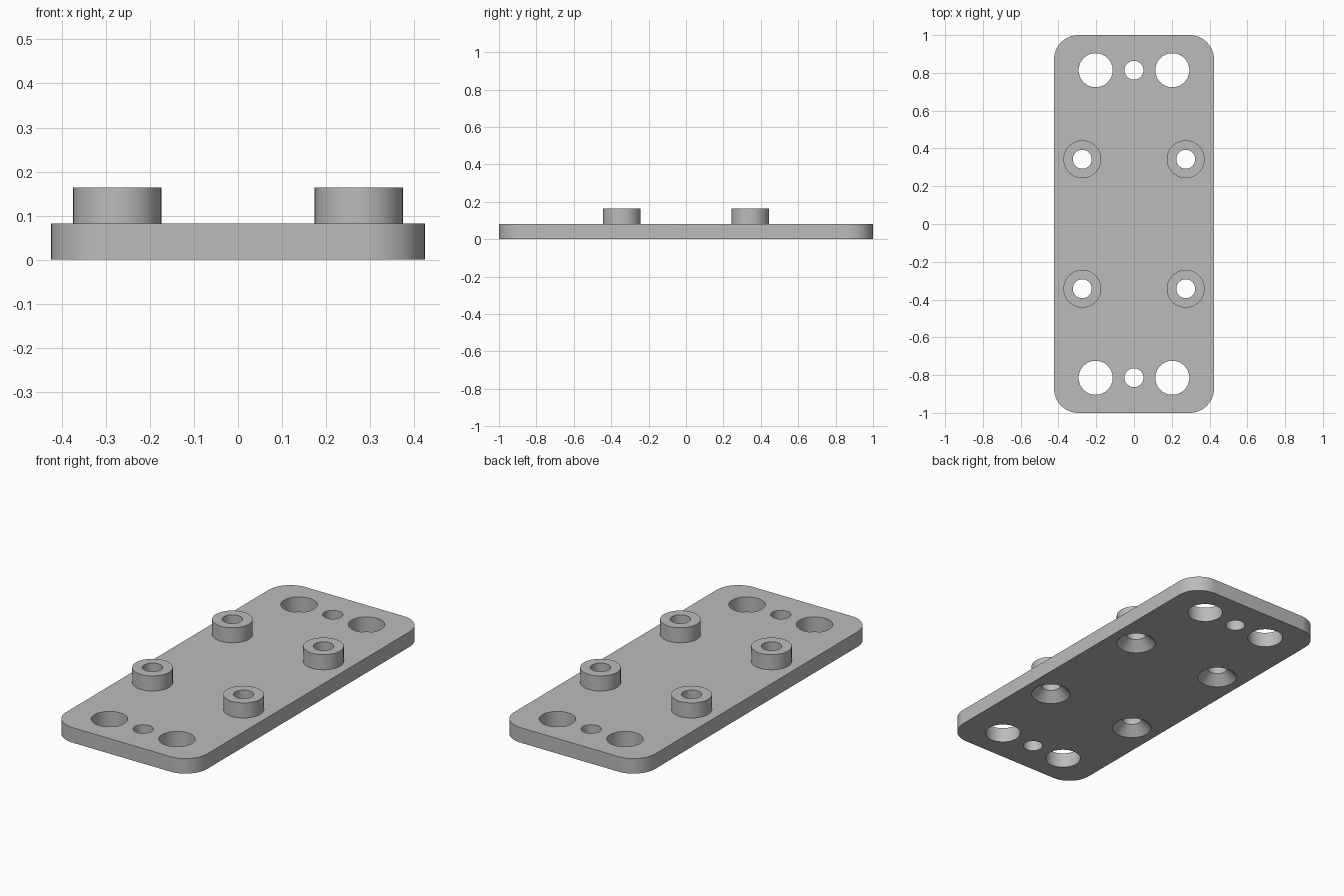
import bpy, bmesh, math

old = bpy.data.objects.get("Cube")
if old:
    bpy.data.objects.remove(old, do_unlink=True)

WIDTH, LENGTH, THICK, CORNER = 0.848, 2.0, 0.082, 0.13
BOSS_TOP, BOSS_R, BORE_R = 0.164, 0.1, 0.05
SINK_DEPTH = 0.05
BOSS_X, BOSS_Y = 0.274, 0.343
HOLE_X, HOLE_Y, HOLE_R = 0.203, 0.814, 0.09
SEGS = 64

grey = bpy.data.materials.new("plain grey")
grey.use_nodes = True
colour = (0.5, 0.5, 0.5, 1)
grey.diffuse_color = colour
grey.node_tree.nodes["Principled BSDF"].inputs["Base Color"].default_value = colour


def finish(name, bm):
    bmesh.ops.recalc_face_normals(bm, faces=bm.faces)
    mesh = bpy.data.meshes.new(name)
    bm.to_mesh(mesh)
    bm.free()
    mesh.materials.append(grey)
    obj = bpy.data.objects.new(name, mesh)
    bpy.context.collection.objects.link(obj)
    return obj


def activate(obj):
    bpy.ops.object.select_all(action="DESELECT")
    obj.select_set(True)
    bpy.context.view_layer.objects.active = obj


def lathe(bm, profile, x, y, closed=False):
    """Turn an (r, z) profile around a vertical axis; open profiles get caps."""
    rings = []
    for r, z in profile:
        angles = [2 * math.pi * i / SEGS for i in range(SEGS)]
        rings.append([bm.verts.new((x + r * math.cos(a), y + r * math.sin(a), z))
                      for a in angles])
    pairs = list(zip(rings, rings[1:]))
    if closed:
        pairs.append((rings[-1], rings[0]))
    else:
        bm.faces.new(rings[0])
        bm.faces.new(rings[-1])
    for low, high in pairs:
        for i in range(SEGS):
            j = (i + 1) % SEGS
            bm.faces.new((low[i], low[j], high[j], high[i]))


# Base plate: rounded rectangle, extruded
bm = bmesh.new()
outline = []
for quarter, (sx, sy) in enumerate([(1, 1), (-1, 1), (-1, -1), (1, -1)]):
    cx, cy = sx * (WIDTH / 2 - CORNER), sy * (LENGTH / 2 - CORNER)
    for i in range(17):
        a = (quarter + i / 16) * math.pi / 2
        outline.append(bm.verts.new((cx + CORNER * math.cos(a), cy + CORNER * math.sin(a), 0)))
face = bm.faces.new(outline)
top = bmesh.ops.extrude_face_region(bm, geom=[face])["geom"]
bmesh.ops.translate(bm, vec=(0, 0, THICK),
                    verts=[v for v in top if isinstance(v, bmesh.types.BMVert)])
plate = finish("base_plate", bm)

# Cutter: end holes and countersunk screw holes
over = 0.05
bm = bmesh.new()
for sy in (-1, 1):
    for x, r in ((-HOLE_X, HOLE_R), (0, BORE_R), (HOLE_X, HOLE_R)):
        lathe(bm, [(r, -over), (r, THICK + over)], x, sy * HOLE_Y)
    for sx in (-1, 1):
        lathe(bm, [(BOSS_R, -over), (BOSS_R, 0), (BORE_R, SINK_DEPTH),
                   (BORE_R, THICK + over)], sx * BOSS_X, sy * BOSS_Y)
cutter = finish("hole_cutter", bm)
cutter.hide_render = True

cut = plate.modifiers.new("holes", "BOOLEAN")
cut.operation = "DIFFERENCE"
cut.solver = "EXACT"
cut.object = cutter
activate(plate)
bpy.ops.object.modifier_apply(modifier=cut.name)
bpy.data.objects.remove(cutter, do_unlink=True)
bpy.ops.object.shade_smooth_by_angle(angle=math.radians(30))

# Standoff bosses with through bores
for sy, end in ((-1, "front"), (1, "back")):
    for sx, side in ((-1, "right"), (1, "left")):
        bm = bmesh.new()
        lathe(bm, [(BOSS_R, THICK), (BOSS_R, BOSS_TOP), (BORE_R, BOSS_TOP), (BORE_R, THICK)],
              sx * BOSS_X, sy * BOSS_Y, closed=True)
        boss = finish(f"boss_{end}_{side}", bm)
        activate(boss)
        bpy.ops.object.shade_smooth_by_angle(angle=math.radians(30))
